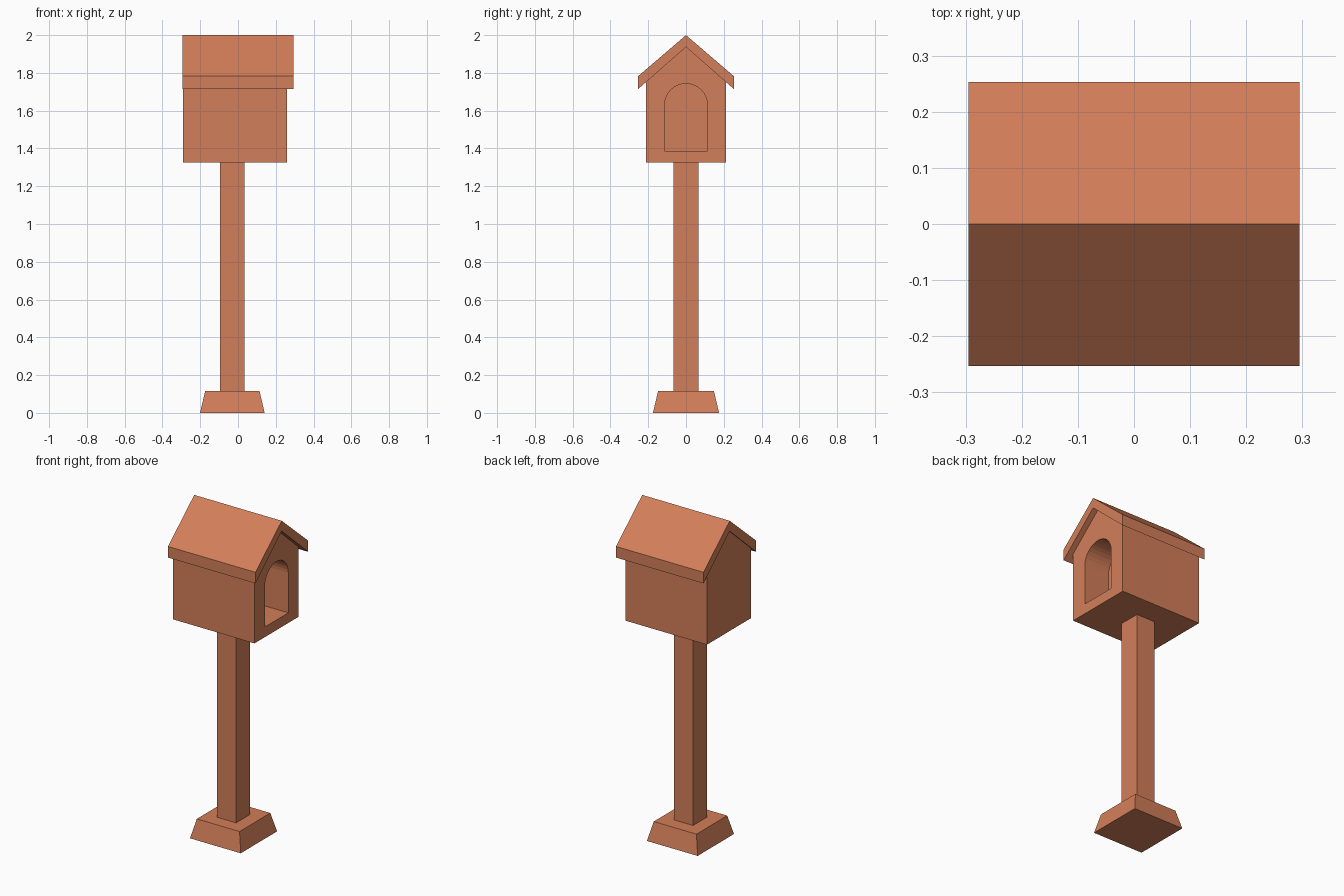
import bpy, bmesh, math

if "Cube" in bpy.data.objects:
    bpy.data.objects.remove(bpy.data.objects["Cube"])

wood = bpy.data.materials.new("terracotta")
wood.diffuse_color = (0.65, 0.21, 0.10, 1.0)
wood.use_nodes = True
wood.node_tree.nodes["Principled BSDF"].inputs["Base Color"].default_value = wood.diffuse_color


def finish(name, bm):
    bmesh.ops.recalc_face_normals(bm, faces=bm.faces[:])
    mesh = bpy.data.meshes.new(name)
    bm.to_mesh(mesh)
    bm.free()
    mesh.materials.append(wood)
    obj = bpy.data.objects.new(name, mesh)
    bpy.context.collection.objects.link(obj)
    return obj


def prism_x(name, profile, x0, x1):
    """Extrude a (y, z) profile along x."""
    bm = bmesh.new()
    face = bm.faces.new([bm.verts.new((x0, y, z)) for y, z in profile])
    ext = bmesh.ops.extrude_face_region(bm, geom=[face])
    moved = [v for v in ext["geom"] if isinstance(v, bmesh.types.BMVert)]
    bmesh.ops.translate(bm, verts=moved, vec=(x1 - x0, 0, 0))
    return finish(name, bm)


def tapered_box(name, cx, z0, z1, bottom, top):
    """Box with separate (half x, half y) sizes at bottom and top."""
    bm = bmesh.new()
    bmesh.ops.create_cube(bm, size=2)
    for v in bm.verts:
        hx, hy = top if v.co.z > 0 else bottom
        v.co = (cx + v.co.x * hx, v.co.y * hy, z1 if v.co.z > 0 else z0)
    return finish(name, bm)


# Foot and post
CX = -0.03
tapered_box("foot", CX, 0.0, 0.115, (0.171, 0.175), (0.144, 0.148))
tapered_box("post", CX, 0.115, 1.325, (0.064, 0.066), (0.064, 0.066))

# House body with gabled top
house = prism_x("house_body", [(-0.213, 1.325), (0.213, 1.325), (0.213, 1.75),
                               (0, 1.937), (-0.213, 1.75)], -0.29, 0.26)

# Arched recess cut into the right-hand end
R, SPRING, N = 0.113, 1.63, 16
arch = [(-R, 1.387), (R, 1.387)]
arch += [(R * math.cos(math.pi * i / N), SPRING + R * math.sin(math.pi * i / N))
         for i in range(N + 1)]
cutter = prism_x("doorway_cutter", arch, 0.09, 0.40)
cutter.hide_render = True
cutter.hide_viewport = True
cut = house.modifiers.new("doorway", "BOOLEAN")
cut.operation = "DIFFERENCE"
cut.solver = "EXACT"
cut.object = cutter

# Folded roof
prism_x("roof", [(-0.253, 1.715), (0, 1.937), (0.253, 1.715),
                 (0.253, 1.783), (0, 2.0), (-0.253, 1.783)], -0.295, 0.295)
